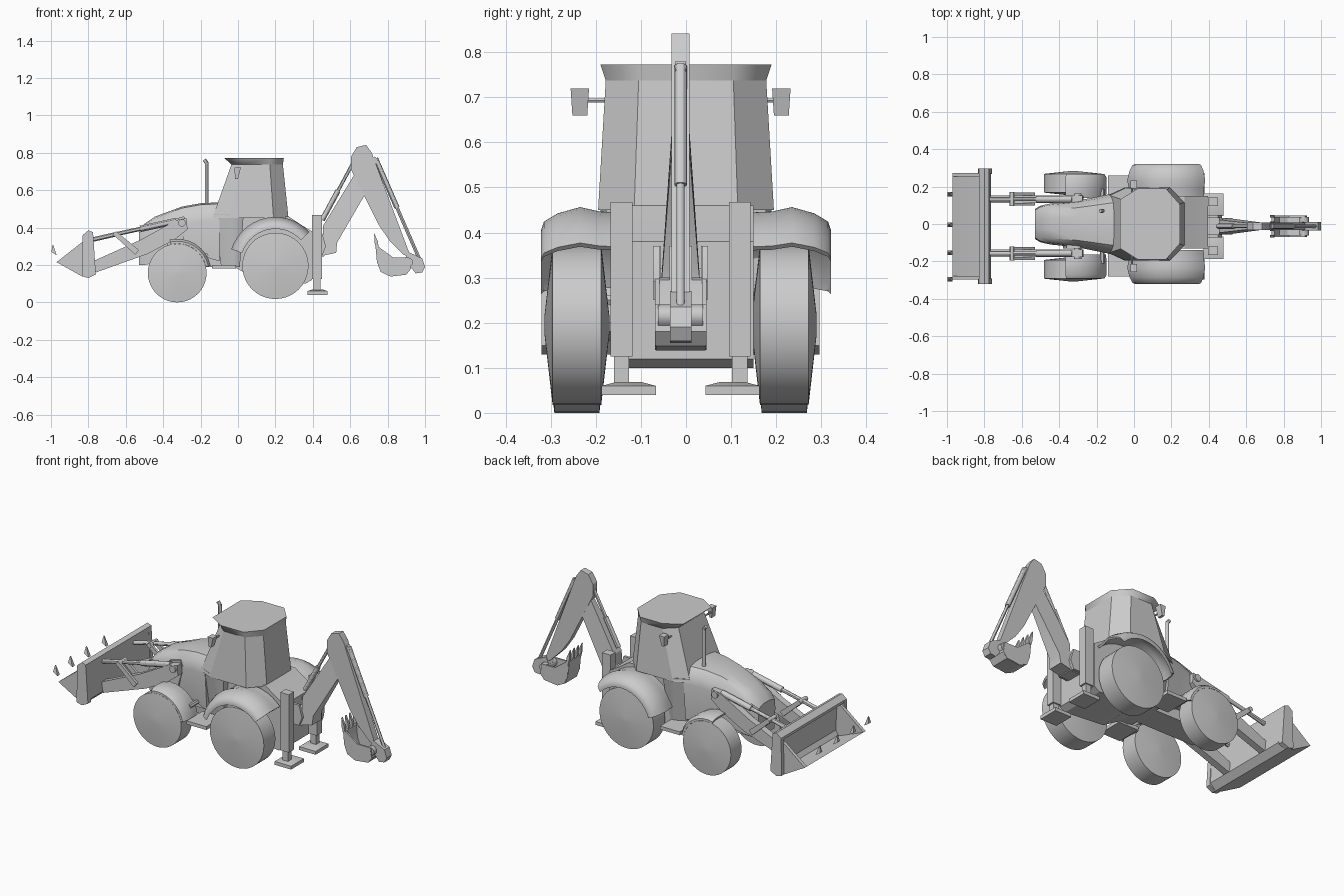
import bpy, bmesh, math
from mathutils import Vector

C = -0.012  # centre line of wheels, loader and digging arm


def loft(name, rings, smooth=30):
    """Skin a row of equal-sized closed rings and cap both ends."""
    bm = bmesh.new()
    vs = [[bm.verts.new(p) for p in r] for r in rings]
    n = len(rings[0])
    for a, b in zip(vs, vs[1:]):
        for i in range(n):
            bm.faces.new((a[i], a[(i + 1) % n], b[(i + 1) % n], b[i]))
    bm.faces.new(vs[0])
    bm.faces.new(vs[-1])
    bmesh.ops.recalc_face_normals(bm, faces=bm.faces)
    me = bpy.data.meshes.new(name)
    bm.to_mesh(me)
    bm.free()
    me.polygons.foreach_set("use_smooth", [True] * len(me.polygons))
    me.set_sharp_from_angle(angle=math.radians(smooth))
    ob = bpy.data.objects.new(name, me)
    bpy.context.collection.objects.link(ob)
    return ob


def prism(name, pts, y0, y1):
    """Side profile in x,z extruded from y0 to y1."""
    return loft(name, [[(x, y, z) for x, z in pts] for y in (y0, y1)])


def box(name, x0, x1, y0, y1, z0, z1):
    return prism(name, [(x0, z0), (x1, z0), (x1, z1), (x0, z1)], y0, y1)


def tube(name, p, q, r, n=12):
    p, q = Vector(p), Vector(q)
    rot = (q - p).to_track_quat('Z', 'Y')
    circ = [Vector((math.cos(2 * math.pi * i / n), math.sin(2 * math.pi * i / n), 0)) * r for i in range(n)]
    return loft(name, [[c + rot @ v for v in circ] for c in (p, q)])


def ram(name, p, q, r, split):
    """Hydraulic cylinder: thick barrel then thin rod."""
    m = Vector(p).lerp(Vector(q), split)
    tube(name + "_barrel", p, m, r)
    tube(name + "_rod", m, q, r * 0.65)


def wheel(name, x, y, z, r, half, bulge):
    prof = [(-half - bulge, 0.02), (-half, r), (half, r), (half + bulge, 0.02)]
    loft(name, [[(x + k * math.cos(t * math.pi / 20), y + d, z + k * math.sin(t * math.pi / 20))
                 for t in range(40)] for d, k in prof])


def fender(name, cx, cz, sx, a0, a1, section, s, oy, n=14):
    """Sweep a (y, radius) section round a wheel centre."""
    sec = section + [(y, r - 0.012) for y, r in reversed(section)]
    angs = [math.radians(a0 + (a1 - a0) * i / n) for i in range(n + 1)]
    loft(name, [[(cx + r * math.cos(a) * sx, oy + s * y, cz + r * math.sin(a)) for y, r in sec] for a in angs], 40)


def plan(z, xs, ys):
    """Eight-sided cab outline at height z."""
    a, b, c, d = xs
    f, m, r = ys
    half = [(a, f), (b, m), (c, m), (d, r)]
    return [(x, y, z) for x, y in half] + [(x, -y, z) for x, y in reversed(half)]


# Cab with flared roof, narrowing between the rear wheels
loft("cab", [plan(0.738, (-0.035, 0.03, 0.17, 0.24), (0.12, 0.178, 0.105)),
             plan(0.45, (-0.137, -0.05, 0.19, 0.27), (0.155, 0.195, 0.115))])
loft("roof", [plan(0.773, (-0.075, 0.02, 0.17, 0.245), (0.13, 0.19, 0.105)),
              plan(0.737, (-0.035, 0.03, 0.17, 0.24), (0.12, 0.178, 0.105))], 60)
loft("cab_base", [plan(0.47, (-0.13, -0.05, 0.0, 0.03), (0.155, 0.193, 0.18)),
                  plan(0.19, (-0.09, -0.03, -0.01, 0.01), (0.12, 0.15, 0.14))])

# Rear body and chassis
prism("rear_body", [(-0.02, 0.19), (0.02, 0.46), (0.27, 0.46), (0.345, 0.41), (0.395, 0.38),
                    (0.395, 0.12), (0.36, 0.1), (0.1, 0.12)], -0.13, 0.15)
box("chassis", -0.47, 0.02, -0.085, 0.07, 0.19, 0.3)

# Hood
rings = []
for x, w, zb, zm, zt in ((-0.53, 0.08, 0.2, 0.35, 0.385), (-0.5, 0.098, 0.2, 0.375, 0.42),
                         (-0.445, 0.11, 0.21, 0.4, 0.458), (-0.3, 0.125, 0.25, 0.44, 0.512),
                         (-0.2, 0.145, 0.25, 0.465, 0.53), (-0.1, 0.165, 0.22, 0.47, 0.535)):
    half = [(w * 0.9, zb), (w, zm - 0.03), (w * 0.93, zm + 0.02), (w * 0.7, zt - 0.008), (w * 0.3, zt)]
    rings.append([(x, y, z) for y, z in half] + [(x, -y, z) for y, z in reversed(half)])
loft("hood", rings, 32)

# Exhaust pipe
tube("exhaust_pipe", (-0.167, 0.07, 0.5), (-0.167, 0.07, 0.75), 0.01)
tube("exhaust_tip", (-0.165, 0.07, 0.742), (-0.18, 0.07, 0.763), 0.01)

for s, side in ((-1, "right"), (1, "left")):
    def Y(d):
        return C + s * d

    # Wheels
    wheel("front_wheel_" + side, -0.325, Y(0.23), 0.157, 0.157, 0.05, 0.015)
    wheel("rear_wheel_" + side, 0.2, Y(0.23), 0.195, 0.177, 0.054, 0.018)

    # Fenders and steps
    fender("rear_fender_" + side, 0.2, 0.195, 0.96, 44, 160,
           [(0.14, 0.25), (0.19, 0.252), (0.235, 0.262), (0.285, 0.248), (0.315, 0.23), (0.322, 0.21)], s, 0)
    fender("front_fender_" + side, -0.325, 0.157, 1, 12, 103,
           [(0.15, 0.178), (0.19, 0.183), (0.26, 0.183), (0.28, 0.17)], s, C, 8)
    tube("fender_stay_" + side, (-0.17, Y(0.08), 0.25), (-0.17, Y(0.2), 0.25), 0.012, 6)
    box("step_" + side, -0.14, -0.01, Y(0.12), Y(0.27), 0.18, 0.2)

    # Mirrors
    tube("mirror_arm_" + side, (-0.01, Y(0.15), 0.693), (-0.01, Y(0.215), 0.693), 0.005, 6)
    loft("mirror_" + side, [[(x, Y(y + k), z) for x, k, z in ((-0.015, 0, 0.66), (0.0, 0, 0.66), (0.015, k1, 0.72),
                                                              (-0.02, k1, 0.72))]
                            for y, k1 in ((0.207, -0.004), (0.24, 0.004))])

    # Loader arm, tower, tilt lever and ram
    prism("loader_tower_" + side, [(-0.38, 0.36), (-0.36, 0.44), (-0.29, 0.46), (-0.265, 0.42), (-0.29, 0.35),
                                   (-0.32, 0.24), (-0.38, 0.24)], Y(0.075), Y(0.118))
    prism("loader_arm_" + side, [(-0.275, 0.45), (-0.27, 0.39), (-0.34, 0.335), (-0.48, 0.26), (-0.76, 0.16),
                                 (-0.775, 0.22), (-0.52, 0.335), (-0.33, 0.44)], Y(0.125), Y(0.165))
    for k, y in (("outer", 0.165), ("inner", 0.11)):
        prism("tilt_lever_%s_%s" % (k, side), [(-0.665, 0.36), (-0.645, 0.375), (-0.53, 0.28), (-0.55, 0.255)],
              Y(y), Y(y + 0.015))
    ram("tilt_ram_" + side, (-0.33, Y(0.145), 0.435), (-0.65, Y(0.145), 0.365), 0.017, 0.6)
    tube("bucket_link_" + side, (-0.65, Y(0.145), 0.365), (-0.78, Y(0.145), 0.335), 0.012)
    tube("lever_pin_" + side, (-0.652, Y(0.108), 0.364), (-0.652, Y(0.182), 0.364), 0.014)
    tube("arm_pivot_" + side, (-0.3, Y(0.07), 0.425), (-0.3, Y(0.175), 0.425), 0.02)

    # Loader bucket cheeks
    prism("bucket_cheek_" + side, [(-0.97, 0.215), (-0.845, 0.145), (-0.8, 0.13), (-0.765, 0.17), (-0.78, 0.36),
                                   (-0.83, 0.325)], Y(0.265), Y(0.285))
    prism("bucket_end_rib_" + side, [(-0.835, 0.14), (-0.8, 0.13), (-0.76, 0.15), (-0.775, 0.375), (-0.8, 0.385),
                                     (-0.83, 0.36)], Y(0.28), Y(0.308))

    # Stabiliser legs
    box("leg_sleeve_" + side, 0.395, 0.45, Y(0.107), Y(0.155), 0.125, 0.468)
    box("leg_post_" + side, 0.405, 0.44, Y(0.114), Y(0.148), 0.06, 0.2)
    loft("leg_foot_" + side, [[(0.425 + i * a, Y(0.115) + j * b, z) for i, j in ((-1, -1), (1, -1), (1, 1), (-1, 1))]
                              for z, a, b in ((0.04, 0.054, 0.06), (0.06, 0.054, 0.06), (0.068, 0.03, 0.03))])

    # Digging bucket cheeks and boom foot brackets
    prism("digger_cheek_" + side, [(0.74, 0.305), (0.745, 0.215), (0.765, 0.165), (0.815, 0.14), (0.9, 0.15),
                                   (0.925, 0.18), (0.915, 0.24), (0.83, 0.24)], Y(0.047), Y(0.057))
    prism("boom_bracket_" + side, [(0.38, 0.25), (0.45, 0.25), (0.47, 0.3), (0.45, 0.37), (0.38, 0.37)], Y(0.045), Y(0.06))

# Loader bucket shell and teeth
prism("bucket_floor", [(-0.97, 0.215), (-0.845, 0.145), (-0.8, 0.13), (-0.765, 0.165), (-0.775, 0.375), (-0.8, 0.385),
                       (-0.83, 0.36), (-0.83, 0.345), (-0.797, 0.35), (-0.788, 0.18), (-0.805, 0.153), (-0.84, 0.163)],
      C - 0.28, C + 0.28)
for i, y in enumerate((-0.295, -0.155, -0.005, 0.16)):
    loft("bucket_tooth_%d" % i, [[(x, y + j * h, z) for x, j, z in ((x0, -1, z0), (x1, -1, z1), (x1, 1, z1), (x0, 1, z0))]
                                 for x0, x1, z0, z1, h in ((-0.998, -0.97, 0.27, 0.252, 0.012),
                                                           (-0.992, -0.988, 0.308, 0.308, 0.002))])

# Boom, widening towards its foot
boom = [(0.455, 0.25, 0.045), (0.525, 0.265, 0.045), (0.53, 0.32, 0.04), (0.71, 0.63, 0.016), (0.665, 0.7, 0.014),
        (0.62, 0.68, 0.016), (0.455, 0.41, 0.035)]
loft("boom", [[(x, C + s * w, z) for x, z, w in boom] for s in (-1, 1)])
box("swing_post", 0.37, 0.46, C - 0.045, C + 0.045, 0.245, 0.32)
ram("boom_ram", (0.45, C, 0.44), (0.62, C, 0.755), 0.014, 0.5)

# Dipper stick and its ram
prism("dipper_stick", [(0.605, 0.78), (0.635, 0.83), (0.685, 0.842), (0.715, 0.8), (0.925, 0.24), (0.885, 0.255),
                       (0.81, 0.33), (0.755, 0.41), (0.605, 0.71)], C - 0.02, C + 0.02)
ram("bucket_ram", (0.735, C, 0.77), (0.975, C, 0.22), 0.014, 0.48)
prism("ram_mount", [(0.7, 0.74), (0.73, 0.78), (0.75, 0.76), (0.72, 0.71)], C - 0.012, C + 0.012)

# Bucket linkage and pins
prism("bucket_linkage", [(0.89, 0.23), (0.95, 0.155), (0.985, 0.16), (1.0, 0.19), (0.985, 0.235), (0.91, 0.27)],
      C - 0.024, C + 0.024)
tube("bucket_pin", (0.91, C - 0.05, 0.215), (0.91, C + 0.05, 0.215), 0.025)

# Digging bucket shell and teeth
prism("digger_shell", [(0.735, 0.3), (0.743, 0.215), (0.763, 0.163), (0.815, 0.138), (0.9, 0.148), (0.925, 0.18),
                       (0.918, 0.235), (0.9, 0.235), (0.905, 0.185), (0.89, 0.165), (0.82, 0.155), (0.778, 0.175),
                       (0.76, 0.22), (0.752, 0.295)], C - 0.055, C + 0.055)
for i in range(4):
    y = C - 0.054 + i * 0.036
    prism("digger_tooth_%d" % i, [(0.738, 0.29), (0.752, 0.29), (0.748, 0.325), (0.728, 0.37), (0.73, 0.32)],
          y - 0.007, y + 0.007)
